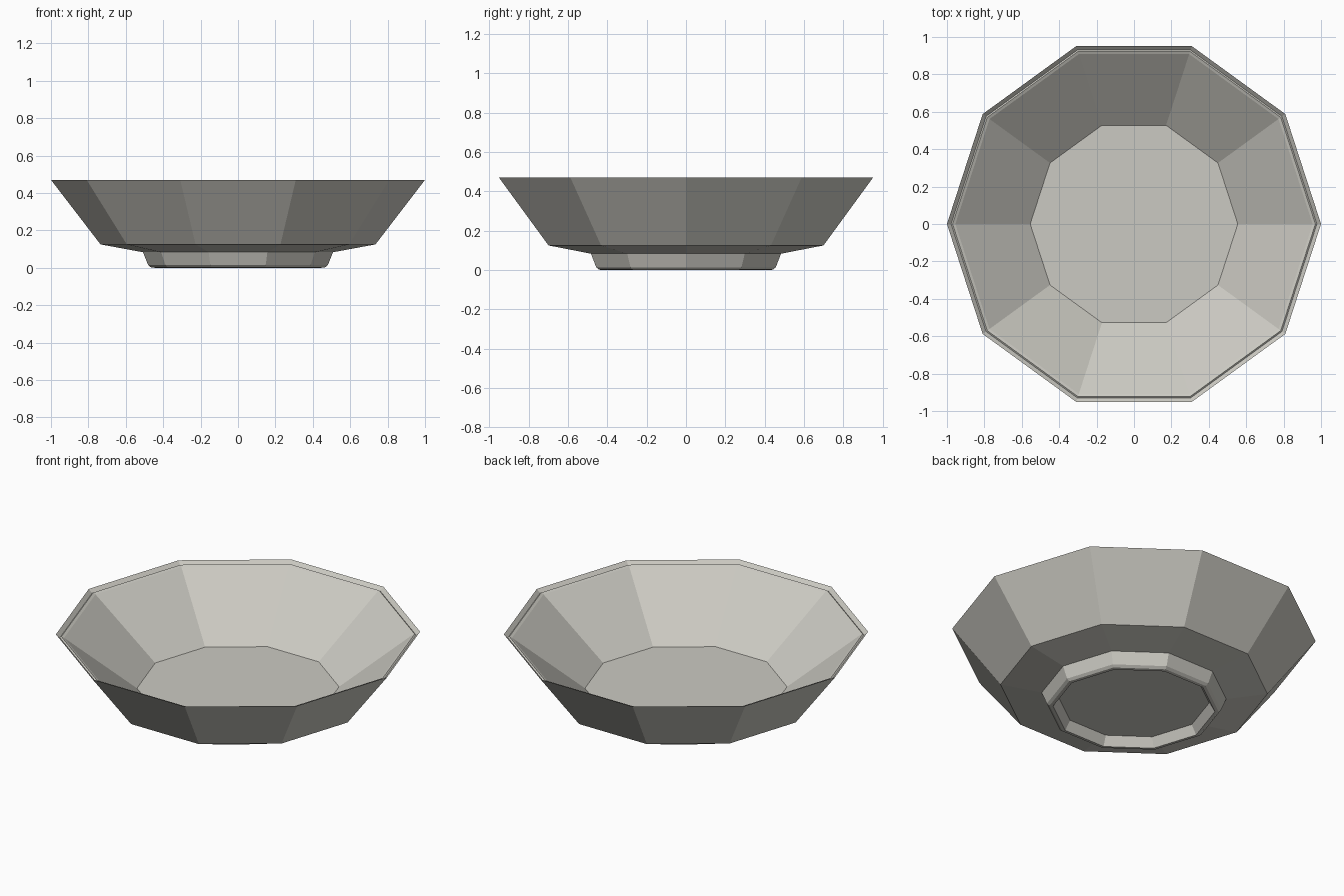
import bpy, bmesh, math

if "Cube" in bpy.data.objects:
    bpy.data.objects.remove(bpy.data.objects["Cube"], do_unlink=True)

SIDES = 10


def make_material(name, color):
    mat = bpy.data.materials.new(name)
    mat.use_nodes = True
    mat.diffuse_color = color
    mat.node_tree.nodes["Principled BSDF"].inputs["Base Color"].default_value = color
    return mat


def lathe(name, profile, mat):
    """Turn a (radius, height) profile into a closed faceted solid."""
    bm = bmesh.new()
    rings = []
    for r, z in profile:
        angles = [math.tau * i / SIDES for i in range(SIDES)]
        rings.append([bm.verts.new((r * math.cos(a), r * math.sin(a), z)) for a in angles])
    for low, high in zip(rings, rings[1:]):
        for i in range(SIDES):
            j = (i + 1) % SIDES
            bm.faces.new((low[i], low[j], high[j], high[i]))
    bm.faces.new(rings[0])
    bm.faces.new(rings[-1])
    bmesh.ops.recalc_face_normals(bm, faces=bm.faces)
    mesh = bpy.data.meshes.new(name)
    bm.to_mesh(mesh)
    bm.free()
    mesh.materials.append(mat)
    obj = bpy.data.objects.new(name, mesh)
    bpy.context.collection.objects.link(obj)
    return obj


ceramic = make_material("warm grey ceramic", (0.60, 0.59, 0.54, 1))

# Profile runs from the recessed underside, round the foot and rim, to the inner floor
underside = [(0.414, 0.055), (0.445, 0.0)]
foot = [(0.465, 0.002), (0.48, 0.014), (0.508, 0.083)]
outer_wall = [(0.735, 0.125), (1.0, 0.47)]
rim = [(0.978, 0.45), (0.97, 0.456), (0.955, 0.449)]
inner_floor = [(0.555, 0.14)]
lathe("bowl", underside + foot + outer_wall + rim + inner_floor, ceramic)
